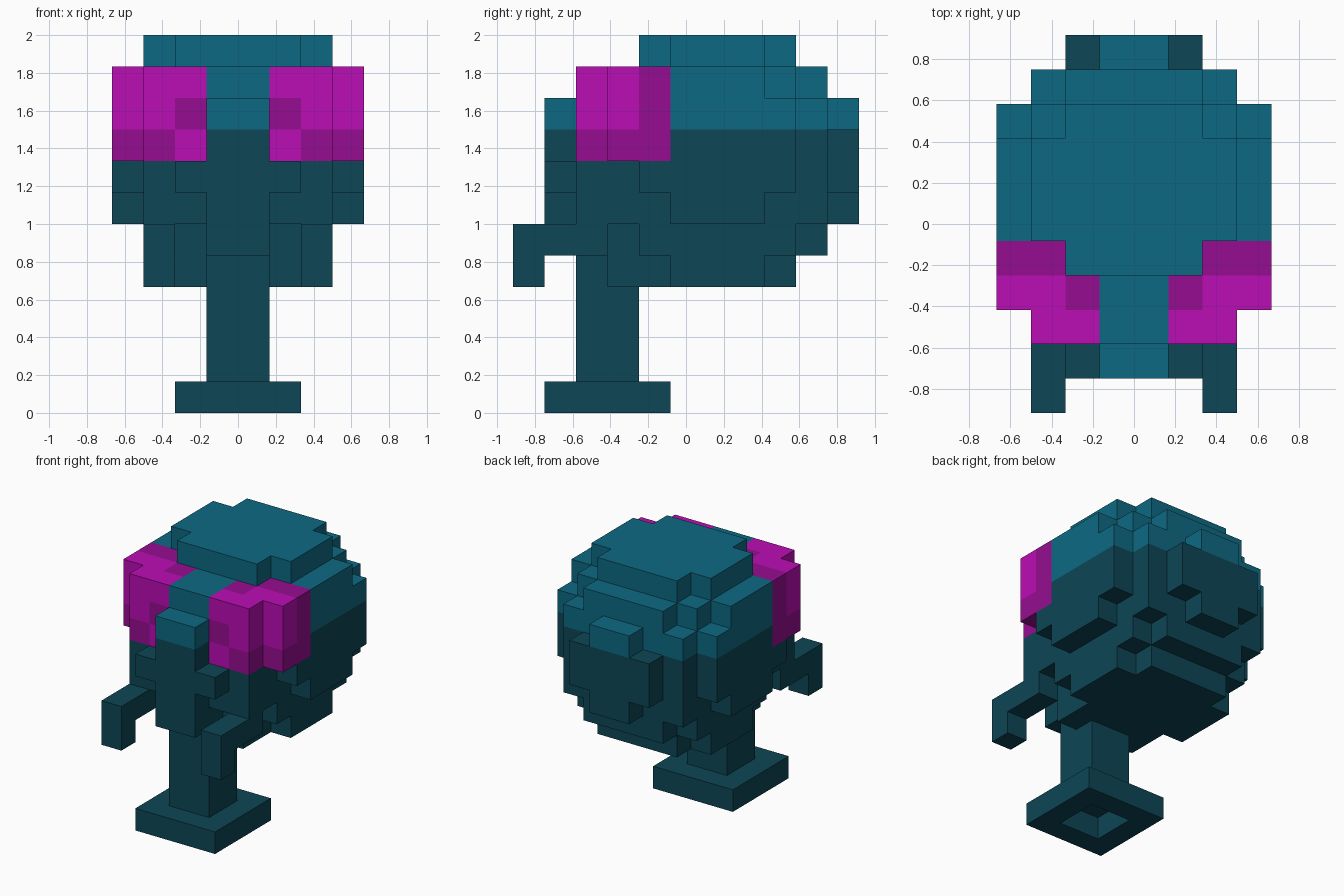
import bpy
import bmesh
import math
from mathutils import Vector

if "Cube" in bpy.data.objects:
    bpy.data.objects.remove(bpy.data.objects["Cube"])

UNIT = 1 / 6          # edge length of one block
MID_Y = 5.5           # block rows run from 0 (front) to 11 (back)


def material(name, rgb):
    mat = bpy.data.materials.new(name)
    mat.use_nodes = True
    color = (*rgb, 1)
    mat.diffuse_color = color
    mat.node_tree.nodes["Principled BSDF"].inputs["Base Color"].default_value = color
    return mat


MATS = [
    material("deep teal", (0.004, 0.061, 0.093)),
    material("bright teal", (0.004, 0.141, 0.227)),
    material("magenta", (0.497, 0.004, 0.462)),
    material("dark magenta", (0.305, 0.004, 0.283)),
]
DEEP, BRIGHT, PINK, PLUM = range(4)

cells = {}            # block position -> part name


def fill(part, x0, x1, y0, y1, z0, z1):
    for x in range(x0, x1):
        for y in range(y0, y1):
            for z in range(z0, z1):
                cells[x, y, z] = part


def centred(part, half, y0, y1, z0, z1):
    fill(part, -half, half, y0, y1, z0, z1)


# Round body: each layer is a stack of (half width, front, back) slabs
LAYERS = [
    [(3, 5, 8), (2, 3, 9)],
    [(3, 4, 9), (2, 3, 10)],
    [(4, 5, 8), (3, 2, 10), (1, 2, 11)],
    [(4, 4, 9), (3, 2, 10), (2, 2, 11)],
    [(4, 3, 9), (3, 2, 10), (2, 2, 11)],
    [(4, 3, 9), (3, 2, 10), (1, 2, 11)],
    [(4, 3, 8), (3, 2, 9), (2, 2, 10)],
    [(3, 5, 8), (2, 4, 9)],
]
for level, slabs in enumerate(LAYERS, start=4):
    for half, front, back in slabs:
        centred("body", half, front, back, level, level + 1)

# Snout with a short crossbar
centred("snout", 1, 1, 2, 5, 10)
centred("snout", 2, 1, 2, 7, 8)

# Post and foot plate, hollow underneath
centred("post", 1, 2, 4, 1, 6)
centred("foot_plate", 2, 1, 5, 0, 1)
for x in (-1, 0):
    for y in (2, 3):
        del cells[x, y, 0]


# Eyes and bent front legs, mirrored
def paired(part, x0, x1, *rest):
    fill("left_" + part, x0, x1, *rest)
    fill("right_" + part, -x1, -x0, *rest)


paired("eye", 1, 3, 2, 4, 8, 11)
paired("eye", 2, 4, 3, 5, 8, 11)
paired("leg", 2, 3, 0, 3, 5, 6)
paired("leg", 2, 3, 0, 1, 4, 5)


def colour(part, cell):
    x, y, z = cell
    if part.endswith("eye"):
        inner = x in (1, -2)
        if inner and y == 2:
            return PLUM if z == 9 else PINK
        return PLUM if inner or y == 4 or z == 8 else PINK
    return BRIGHT if z >= 9 else DEEP


def build(part):
    """Skin the exposed sides of one part's blocks."""
    bm = bmesh.new()
    verts = {}

    def vert(point):
        key = tuple(round(c * 2) for c in point)
        if key not in verts:
            x, y, z = point
            verts[key] = bm.verts.new((x * UNIT, (y - MID_Y) * UNIT, z * UNIT))
        return verts[key]

    for cell, owner in cells.items():
        if owner != part:
            continue
        centre = Vector(cell) + Vector((0.5, 0.5, 0.5))
        for axis in range(3):
            for sign in (-1, 1):
                normal = Vector((0, 0, 0))
                normal[axis] = sign
                if tuple(int(c + n) for c, n in zip(cell, normal)) in cells:
                    continue
                u = Vector((0, 0, 0))
                u[(axis + 1) % 3] = 0.5
                v = normal.cross(u)
                mid = centre + normal / 2
                corners = [mid - u - v, mid + u - v, mid + u + v, mid - u + v]
                face = bm.faces.new([vert(p) for p in corners])
                face.material_index = colour(part, cell)
    # Merge flat areas of one colour into clean faces
    bmesh.ops.dissolve_limit(bm, angle_limit=math.radians(1), verts=bm.verts[:],
                             edges=bm.edges[:], delimit={'MATERIAL'})
    mesh = bpy.data.meshes.new(part)
    for mat in MATS:
        mesh.materials.append(mat)
    bm.to_mesh(mesh)
    bm.free()
    bpy.context.collection.objects.link(bpy.data.objects.new(part, mesh))


for part_name in sorted(set(cells.values())):
    build(part_name)
